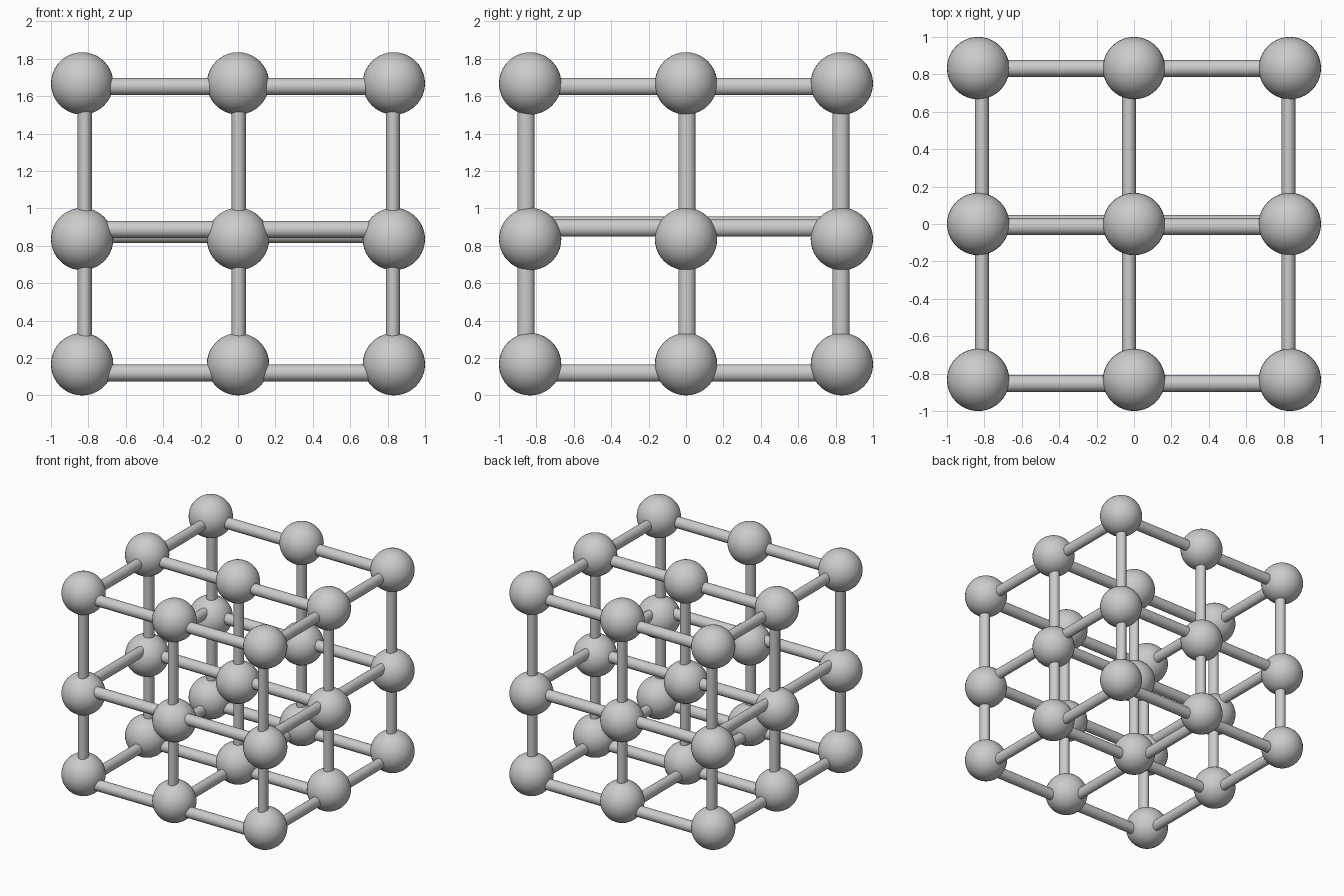
import bpy
from mathutils import Vector

if "Cube" in bpy.data.objects:
    bpy.data.objects.remove(bpy.data.objects["Cube"])

R = 0.1667
S = 0.8333
GRID = (-S, 0.0, S)
LEVELS = (0.1667, 0.836, 1.668)


def rod(name, a, b):
    # straight bar between two points, slightly narrow across x
    a, b = Vector(a), Vector(b)
    d = b - a
    bpy.ops.mesh.primitive_cylinder_add(vertices=32, radius=0.045, depth=d.length)
    o = bpy.context.object
    rot = Vector((0, 0, 1)).rotation_difference(d.normalized()).to_matrix()
    mid = (a + b) / 2
    along_x = abs(d.x) > 0.1
    for v in o.data.vertices:
        p = rot @ v.co
        if not along_x:
            p.x *= 0.84
        v.co = p + mid
    o.name = name
    bpy.ops.object.shade_smooth_by_angle()


# balls at every lattice node
for z in LEVELS:
    for y in GRID:
        for x in GRID:
            bpy.ops.mesh.primitive_uv_sphere_add(segments=40, ring_count=20, radius=R, location=(x, y, z))
            bpy.context.object.name = "ball"
            bpy.ops.object.shade_smooth()

# bars running left to right: (y, z) of each
x_bars = [(-0.853, 0.12), (0.0, 0.12), (0.83, 0.12),
          (-0.853, 0.887), (0.003, 0.859), (0.83, 0.859),
          (-0.853, 1.652), (-0.014, 1.652), (0.832, 1.652)]
for y, z in x_bars:
    rod("cross_bar", (-S, y, z), (S, y, z))

# bars running front to back: (x, z); the middle one only on the lowest level
y_bars = [(-0.812, 0.12), (-0.027, 0.12), (0.826, 0.12),
          (-0.812, 0.911), (0.826, 0.895),
          (-0.812, 1.652), (0.826, 1.652)]
for x, z in y_bars:
    rod("depth_bar", (x, -S, z), (x, S, z))

# upright posts
for x in (-0.819, 0.004, 0.829):
    for y in (-0.855, 0.005, 0.829):
        rod("post", (x, y, LEVELS[0]), (x, y, LEVELS[2]))
